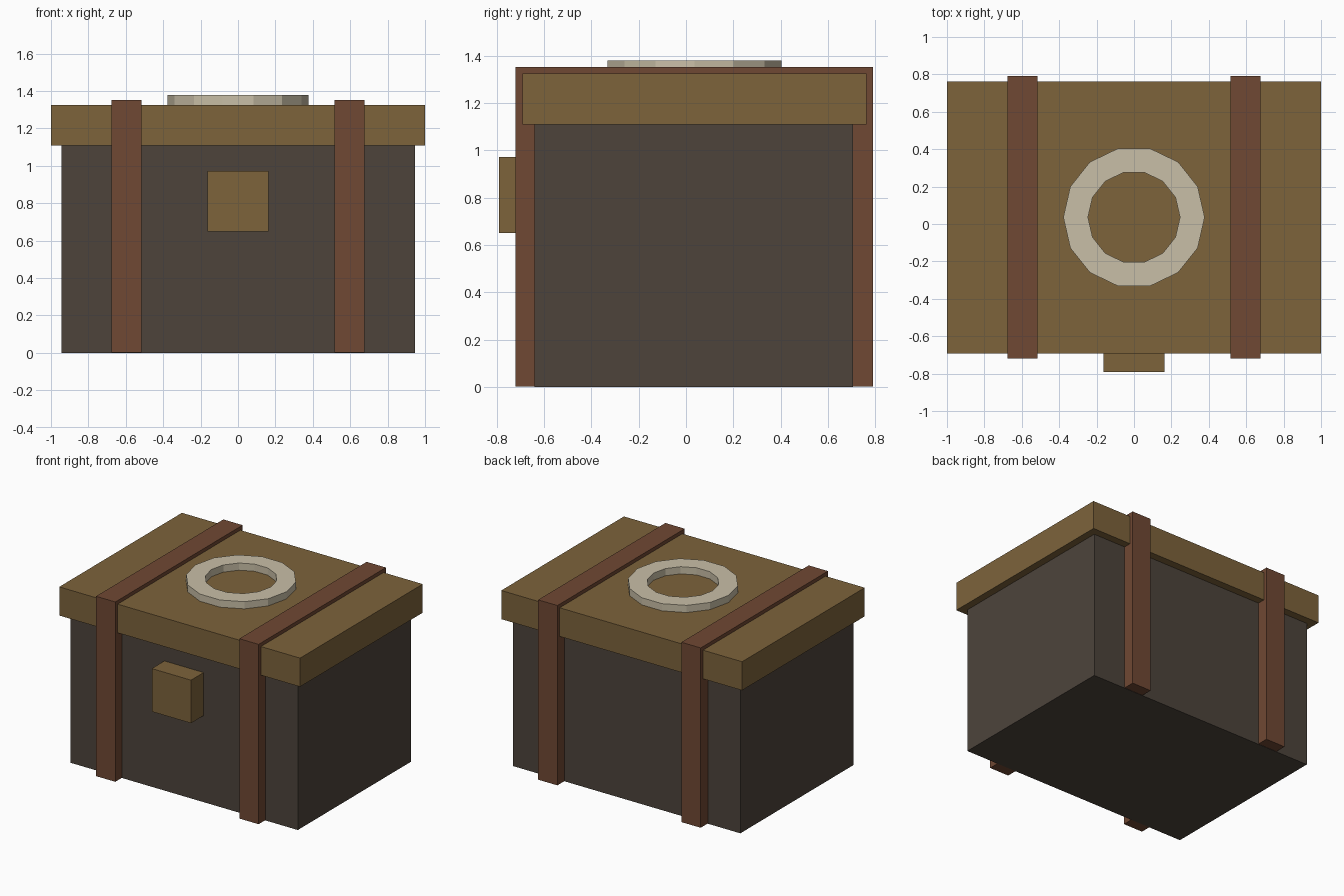
import bpy, bmesh
from math import cos, sin, tau

if "Cube" in bpy.data.objects:
    bpy.data.objects.remove(bpy.data.objects["Cube"])


def material(name, hex_rgb):
    def lin(c):
        c /= 255
        return c / 12.92 if c <= 0.04045 else ((c + 0.055) / 1.055) ** 2.4
    m = bpy.data.materials.new(name)
    m.diffuse_color = (*[lin(c) for c in bytes.fromhex(hex_rgb)], 1)
    m.use_nodes = True
    m.node_tree.nodes["Principled BSDF"].inputs["Base Color"].default_value = m.diffuse_color
    return m


def finish(name, bm, mat):
    bmesh.ops.recalc_face_normals(bm, faces=bm.faces)
    mesh = bpy.data.meshes.new(name)
    bm.to_mesh(mesh)
    bm.free()
    mesh.materials.append(mat)
    bpy.context.collection.objects.link(bpy.data.objects.new(name, mesh))


def box(name, x, y, z, mat):
    bm = bmesh.new()
    bmesh.ops.create_cube(bm, size=1)
    for v in bm.verts:
        v.co = [lo + (c + 0.5) * (hi - lo) for c, (lo, hi) in zip(v.co, (x, y, z))]
    finish(name, bm, mat)


def ring(name, centre_y, r_in, r_out, z0, z1, sides, mat):
    # Square section swept around a faceted circle
    bm = bmesh.new()
    profile = [(r_in, z0), (r_out, z0), (r_out, z1), (r_in, z1)]
    loops = []
    for i in range(sides):
        a = tau * i / sides
        loops.append([bm.verts.new((r * cos(a), centre_y + r * sin(a), z)) for r, z in profile])
    for i in range(sides):
        p, q = loops[i], loops[(i + 1) % sides]
        for j in range(4):
            k = (j + 1) % 4
            bm.faces.new((p[j], q[j], q[k], p[k]))
    finish(name, bm, mat)


dark_wood = material("dark_wood", "4d443b")
brass = material("brass", "7d633b")
leather = material("leather", "704833")
bone = material("bone", "c9bfa7")

# Chest body and overhanging lid
box("body", (-0.945, 0.945), (-0.64, 0.705), (0, 1.15), dark_wood)
box("lid", (-1, 1), (-0.692, 0.763), (1.11, 1.325), brass)

# Straps wrapping the chest, raised a hair to avoid coplanar undersides
for side, label in ((-1, "left"), (1, "right")):
    x = sorted((side * 0.515, side * 0.675))
    box(f"{label}_strap", x, (-0.72, 0.79), (0.002, 1.352), leather)

# Front lock and ring on the lid
box("lock", (-0.163, 0.163), (-0.79, -0.6), (0.65, 0.973), brass)
ring("lid_ring", 0.036, 0.246, 0.378, 1.30, 1.379, 14, bone)
